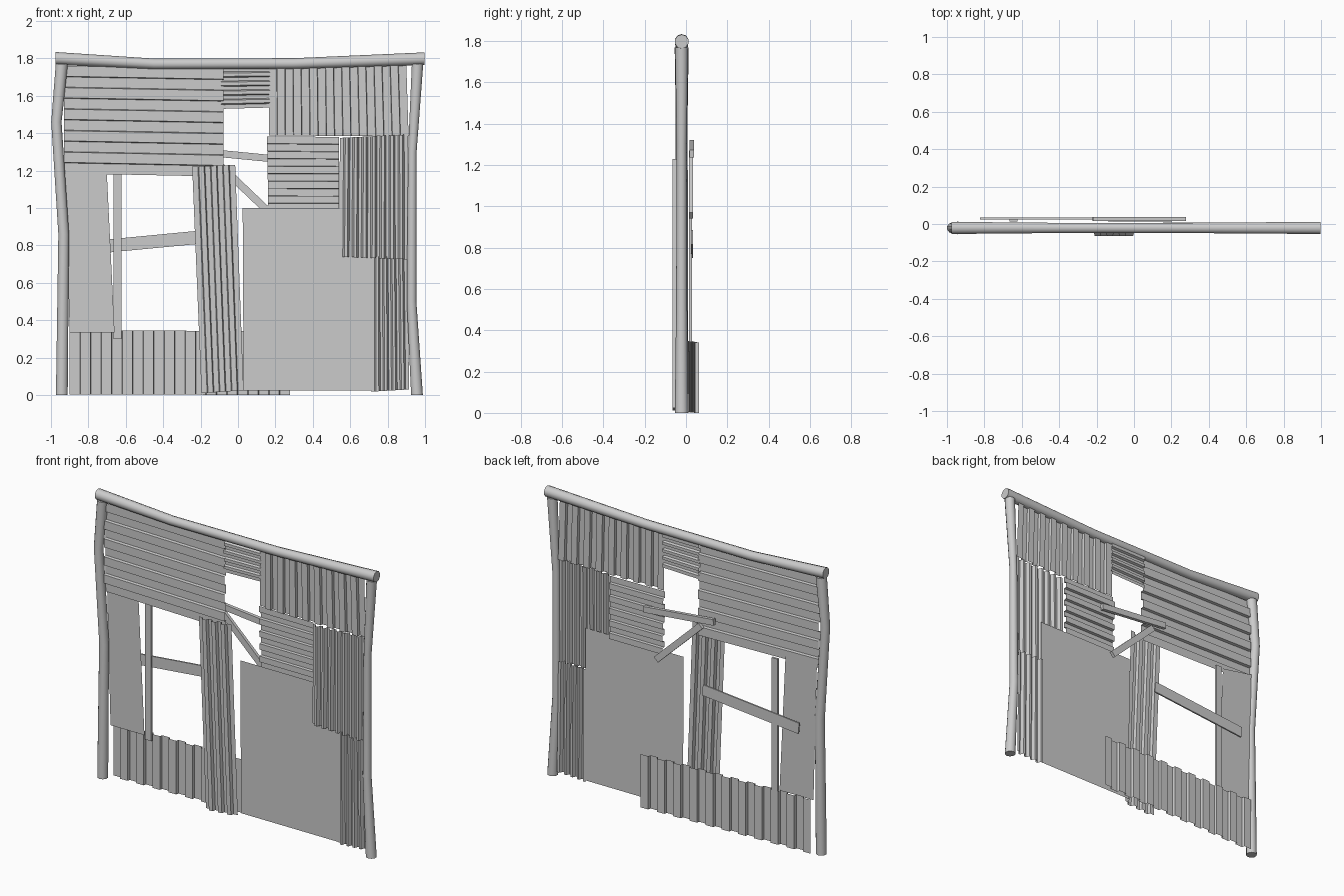
import bpy, bmesh, math
from mathutils import Vector

if "Cube" in bpy.data.objects:
    bpy.data.objects.remove(bpy.data.objects["Cube"])


def make(name, bm, smooth=False):
    bmesh.ops.recalc_face_normals(bm, faces=bm.faces)
    me = bpy.data.meshes.new(name)
    bm.to_mesh(me)
    bm.free()
    ob = bpy.data.objects.new(name, me)
    bpy.context.collection.objects.link(ob)
    if smooth:
        bpy.ops.object.select_all(action='DESELECT')
        bpy.context.view_layer.objects.active = ob
        ob.select_set(True)
        bpy.ops.object.shade_smooth_by_angle(angle=math.radians(50))
    return ob


def pole(name, path, along, y=-0.021, sides=10):
    """Crooked log: path of (x, z, radius), rings square to the given axis."""
    bm = bmesh.new()
    rings = []
    for x, z, r in path:
        ring = []
        for i in range(sides):
            a = 2 * math.pi * (i + 0.5) / sides
            c, s = r * math.cos(a), r * math.sin(a)
            ring.append(bm.verts.new((x + c, y + s, z) if along == 'Z'
                                     else (x, y + c, z + s)))
        rings.append(ring)
    for a, b in zip(rings, rings[1:]):
        for i in range(sides):
            j = (i + 1) % sides
            bm.faces.new((a[i], a[j], b[j], b[i]))
    bm.faces.new(rings[0])
    bm.faces.new(rings[-1])
    return make(name, bm, True)


def sheet(name, bl, br, tr, tl, y, bands=0, depth=0.018, ribs='V', slope=0.03, y_end=None):
    """Open sheet between four (x, z) corners; ribs run vertically or horizontally."""
    bl, br, tr, tl = (Vector(p) for p in (bl, br, tr, tl))
    y_end = y if y_end is None else y_end
    if bands:
        prof = [((i + f) / bands, (0.5 - i % 2) * depth)
                for i in range(bands) for f in (slope, 1 - slope)]
        prof[0] = (0, prof[0][1])
        prof[-1] = (1, prof[-1][1])
    else:
        prof = [(0, 0), (1, 0)]
    bm = bmesh.new()
    prev = None
    for t, d in prof:
        if ribs == 'V':
            a, b = bl.lerp(br, t), tl.lerp(tr, t)
            ya = yb = y + (y_end - y) * t
        else:
            a, b = bl.lerp(tl, t), br.lerp(tr, t)
            ya, yb = y, y_end
        cur = (bm.verts.new((a.x, ya + d, a.y)), bm.verts.new((b.x, yb + d, b.y)))
        if prev:
            bm.faces.new((prev[0], cur[0], cur[1], prev[1]))
        prev = cur
    return make(name, bm)


def plank(name, p, q, width, y0, y1):
    """Straight board from p to q in the wall plane."""
    p, q = Vector(p), Vector(q)
    d = (q - p).normalized() * width / 2
    n = Vector((-d.y, d.x))
    bm = bmesh.new()
    f, b = [[bm.verts.new((c.x, y, c.y)) for c in (p - n, q - n, q + n, p + n)]
            for y in (y0, y1)]
    bm.faces.new(f)
    bm.faces.new(b)
    for i in range(4):
        j = (i + 1) % 4
        bm.faces.new((f[i], f[j], b[j], b[i]))
    return make(name, bm)


# Log frame
pole("left_post", [(-0.942, 0, .033), (-0.932, .86, .03), (-0.971, 1.46, .029),
                   (-0.942, 1.77, .034)], 'Z')
pole("right_post", [(0.957, 0, .033), (0.928, .5, .027), (0.932, 1.3, .024),
                    (0.96, 1.77, .032)], 'Z')
pole("top_beam", [(-0.975, 1.8, .034), (-0.45, 1.77, .029), (0.3, 1.772, .029),
                  (0.996, 1.798, .034)], 'X')

# Corrugated sheets
sheet("upper_left_sheet", (-.93, 1.185), (-.077, 1.168), (-.077, 1.745), (-.93, 1.76),
      -.018, 10, ribs='H')
sheet("upper_middle_sheet", (-.09, 1.53), (.17, 1.537), (.17, 1.75), (-.09, 1.75),
      -.01, 9, .014, 'H', .12)
sheet("upper_right_sheet", (.165, 1.387), (.912, 1.385), (.9, 1.765), (.165, 1.75),
      -.02, 17)
sheet("middle_sheet", (.162, .985), (.54, .985), (.54, 1.38), (.155, 1.383),
      -.002, 10, ribs='H')
sheet("right_sheet", (.54, .74), (.91, .725), (.908, 1.393), (.545, 1.375),
      -.03, 15, .022, slope=.2)
sheet("lower_right_sheet", (.712, .018), (.915, .03), (.905, .74), (.712, .74),
      -.015, 9, .022, slope=.2)
sheet("leaning_sheet", (-.195, .01), (.03, .025), (-.015, 1.23), (-.245, 1.222),
      -.055, 7, .02, slope=.08)
sheet("bottom_left_sheet", (-.9, .004), (.278, .0), (.278, .34), (-.9, .348),
      .017, 21, y_end=.055)

# Flat panels
sheet("large_flat_panel", (.03, .025), (.72, .025), (.72, 1.0), (.025, 1.0), -.012)
sheet("left_flat_panel", (-.9, .335), (-.66, .335), (-.702, 1.2), (-.925, 1.24), -.002)

# Braces nailed to the back
plank("upright_batten", (-.645, .3), (-.645, 1.185), .042, .014, .028)
plank("window_brace", (-.82, .785), (-.14, .85), .07, .024, .034)
plank("upper_brace", (-.22, 1.303), (.275, 1.255), .038, .016, .038)
plank("diagonal_brace", (-.125, 1.255), (.19, .955), .04, .014, .034)
